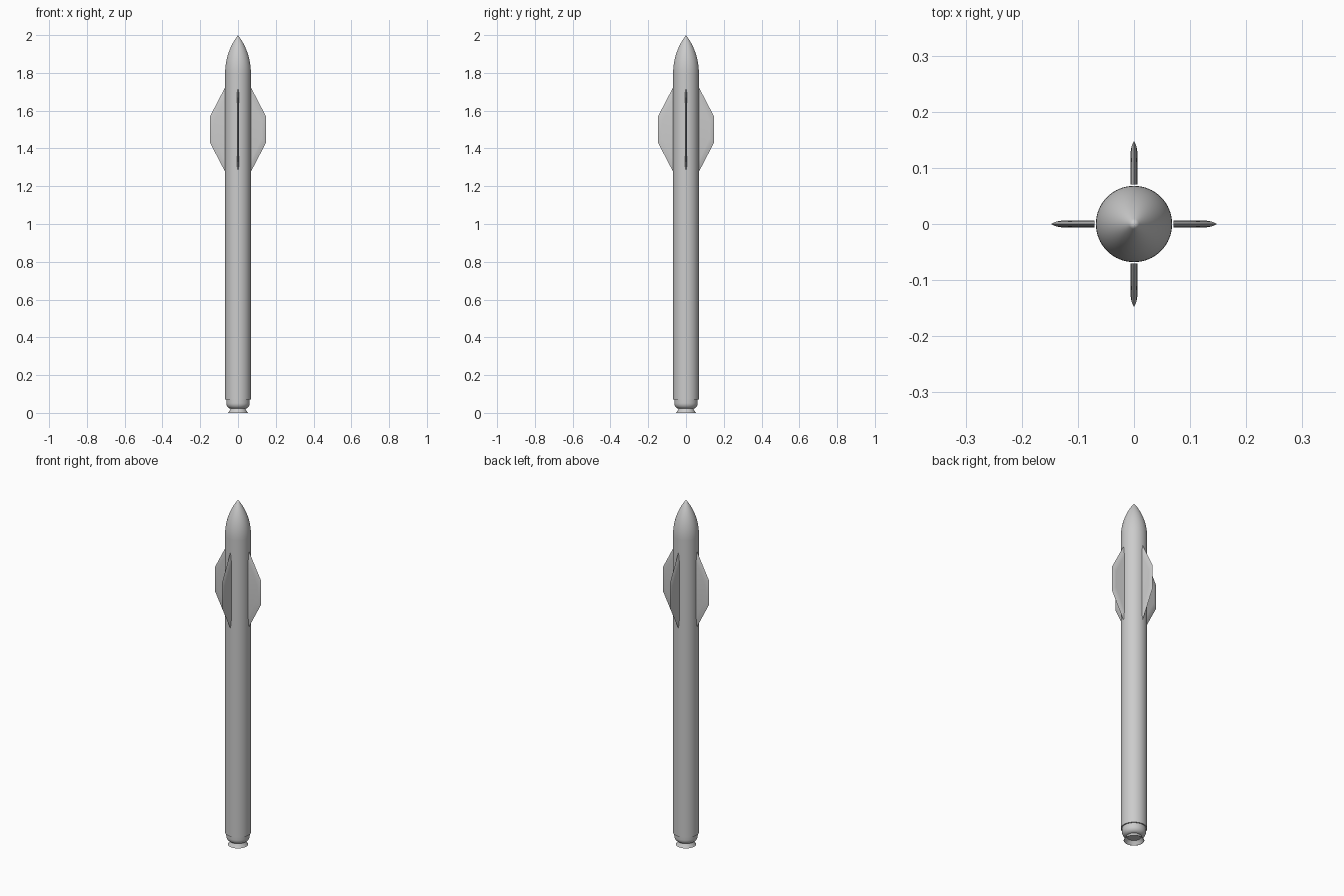
import bpy, bmesh, math
from mathutils import Matrix

cube = bpy.data.objects.get("Cube")
if cube:
    bpy.data.objects.remove(cube, do_unlink=True)

grey = bpy.data.materials.new("light_grey")
grey.use_nodes = True
colour = (0.6, 0.6, 0.6, 1)
grey.diffuse_color = colour
grey.node_tree.nodes["Principled BSDF"].inputs["Base Color"].default_value = colour

RADIUS = 0.068


def finish(name, bm, angle=30):
    bmesh.ops.remove_doubles(bm, verts=bm.verts, dist=1e-5)
    bmesh.ops.recalc_face_normals(bm, faces=bm.faces)
    mesh = bpy.data.meshes.new(name)
    bm.to_mesh(mesh)
    bm.free()
    mesh.materials.append(grey)
    obj = bpy.data.objects.new(name, mesh)
    bpy.context.collection.objects.link(obj)
    bpy.ops.object.select_all(action='DESELECT')
    obj.select_set(True)
    bpy.context.view_layer.objects.active = obj
    bpy.ops.object.shade_smooth_by_angle(angle=math.radians(angle))
    return obj


def lathe(name, profile, steps=64):
    # Spin a (radius, height) profile around the vertical axis
    bm = bmesh.new()
    verts = [bm.verts.new((r, 0, z)) for r, z in profile]
    edges = [bm.edges.new(pair) for pair in zip(verts, verts[1:])]
    bmesh.ops.spin(bm, geom=verts + edges, cent=(0, 0, 0), axis=(0, 0, 1),
                   angle=math.tau, steps=steps, use_duplicate=False)
    return finish(name, bm)


# Body tube with its closed base
lathe("body", [(0, 0.07), (RADIUS, 0.07), (RADIUS, 1.8), (0, 1.8)])

# Tangent ogive nose cone
length = 0.2
rho = (RADIUS ** 2 + length ** 2) / (2 * RADIUS)
nose = []
for i in range(17):
    h = length * i / 16
    nose.append((max(0, math.sqrt(rho ** 2 - h ** 2) + RADIUS - rho), 1.8 + h))
lathe("nose_cone", nose)

# Rounded engine housing under the body
housing = [(0.062, 0.075)]
for i in range(9):
    a = math.pi / 2 * i / 8
    housing.append((0.036 + 0.026 * math.cos(a), 0.052 - 0.03 * math.sin(a)))
lathe("engine_housing", housing + [(0, 0.022)])

# Hollow flared nozzle
lathe("nozzle", [(0, 0.024), (0.038, 0.024), (0.043, 0.014), (0.053, 0),
                 (0.051, 0), (0.041, 0.014), (0.036, 0.02), (0, 0.02)])


def fin(name, turn):
    # Nested trapezoids, thicker toward the middle, give a lens section
    bm = bmesh.new()

    def ring(inset, y):
        tip = 0.148 - inset
        root, end = 0.22 - 2.6 * inset, 0.07 - 1.2 * inset
        return [bm.verts.new((x, y, 1.5 + z)) for x, z in
                ((0.07, -root), (tip, -end), (tip, end), (0.07, root))]

    edge = ring(0, 0)
    roots = []
    for side in (1, -1):
        rings = [edge, ring(0.009, side * 0.0042), ring(0.022, side * 0.0065)]
        for a, b in zip(rings, rings[1:]):
            for i in range(3):
                bm.faces.new((a[i], a[i + 1], b[i + 1], b[i]))
        bm.faces.new(rings[-1])
        roots.append([r[0] for r in rings] + [r[3] for r in reversed(rings)])
    # Closed root face
    bm.faces.new(roots[0] + roots[1][-2:0:-1])
    bmesh.ops.rotate(bm, verts=bm.verts, cent=(0, 0, 0),
                     matrix=Matrix.Rotation(turn, 3, 'Z'))
    return finish(name, bm)


for i, side in enumerate(("left", "back", "right", "front")):
    fin(side + "_fin", i * math.pi / 2)
